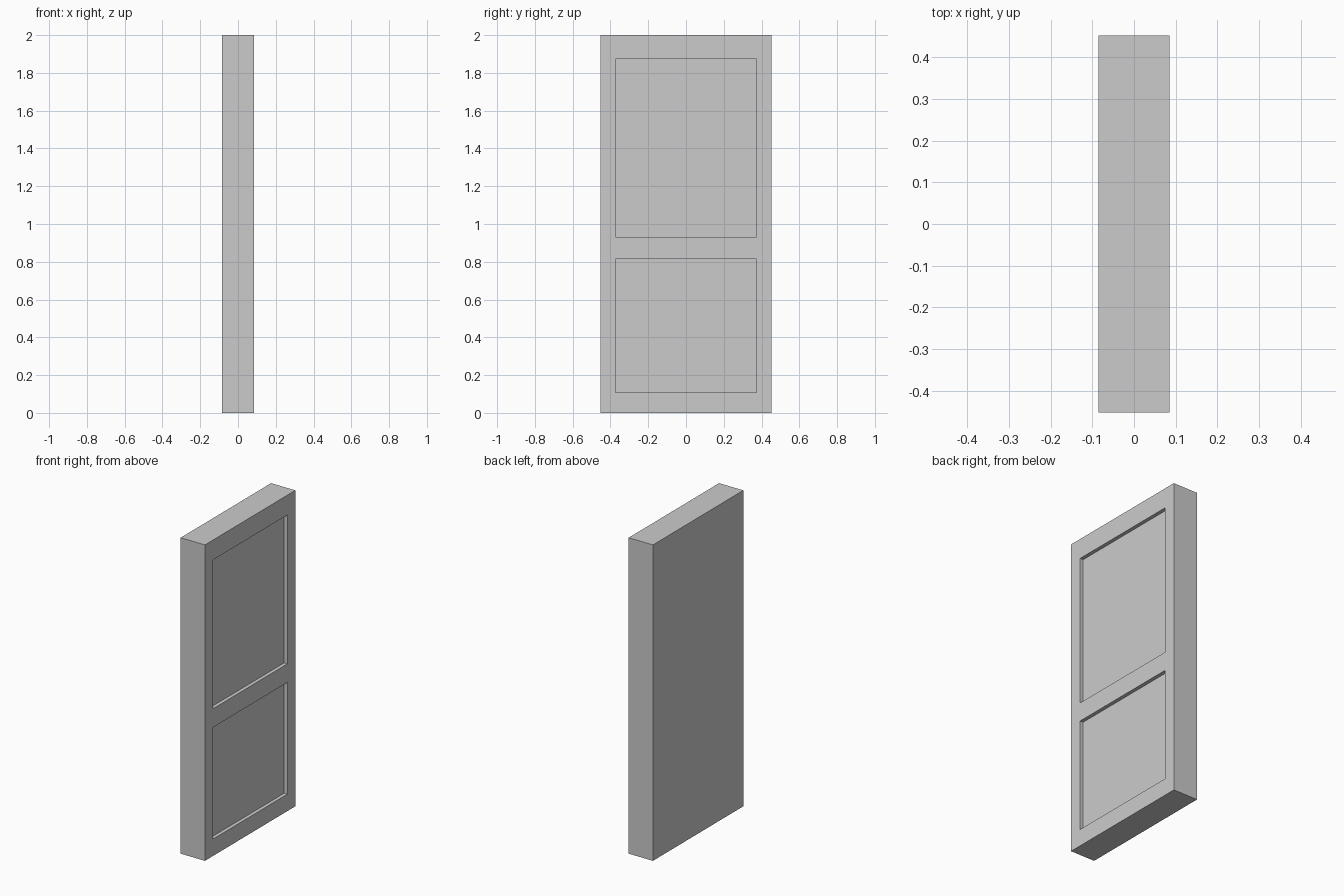
import bpy, bmesh
from mathutils import Vector

if "Cube" in bpy.data.objects:
    bpy.data.objects.remove(bpy.data.objects["Cube"])

T, W, H = 0.17, 0.904, 2.0      # thickness (x), width (y), height (z)
DEPTH = 0.023                   # panel recess
PY = 0.373                      # panel half width
PANELS = [(0.107, 0.814), (0.932, 1.874)]   # panel bottom and top heights

# Door slab
bm = bmesh.new()
bmesh.ops.create_cube(bm, size=1)
bmesh.ops.scale(bm, vec=(T, W, H), verts=bm.verts)
bmesh.ops.translate(bm, vec=(0, 0, H / 2), verts=bm.verts)


def split_face(co, no):
    """Cut the panelled +x side along a plane."""
    front = [f for f in bm.faces if f.normal.x > 0.9]
    edges = {e for f in front for e in f.edges}
    verts = {v for f in front for v in f.verts}
    bmesh.ops.bisect_plane(bm, geom=front + list(edges) + list(verts),
                           plane_co=co, plane_no=no)
    bm.normal_update()


# Stile and rail lines
for y in (-PY, PY):
    split_face((0, y, 0), (0, 1, 0))
for z in (z for panel in PANELS for z in panel):
    split_face((0, 0, z), (0, 0, 1))

# Recessed panels
panels = []
for f in bm.faces:
    c = f.calc_center_median()
    if f.normal.x > 0.9 and abs(c.y) < PY and any(a < c.z < b for a, b in PANELS):
        panels.append(f)
out = bmesh.ops.extrude_discrete_faces(bm, faces=panels)
for f in out["faces"]:
    bmesh.ops.translate(bm, vec=Vector((-DEPTH, 0, 0)), verts=f.verts)

bmesh.ops.recalc_face_normals(bm, faces=bm.faces)
mesh = bpy.data.meshes.new("door_panel")
bm.to_mesh(mesh)
bm.free()
bpy.context.collection.objects.link(bpy.data.objects.new("door_panel", mesh))
